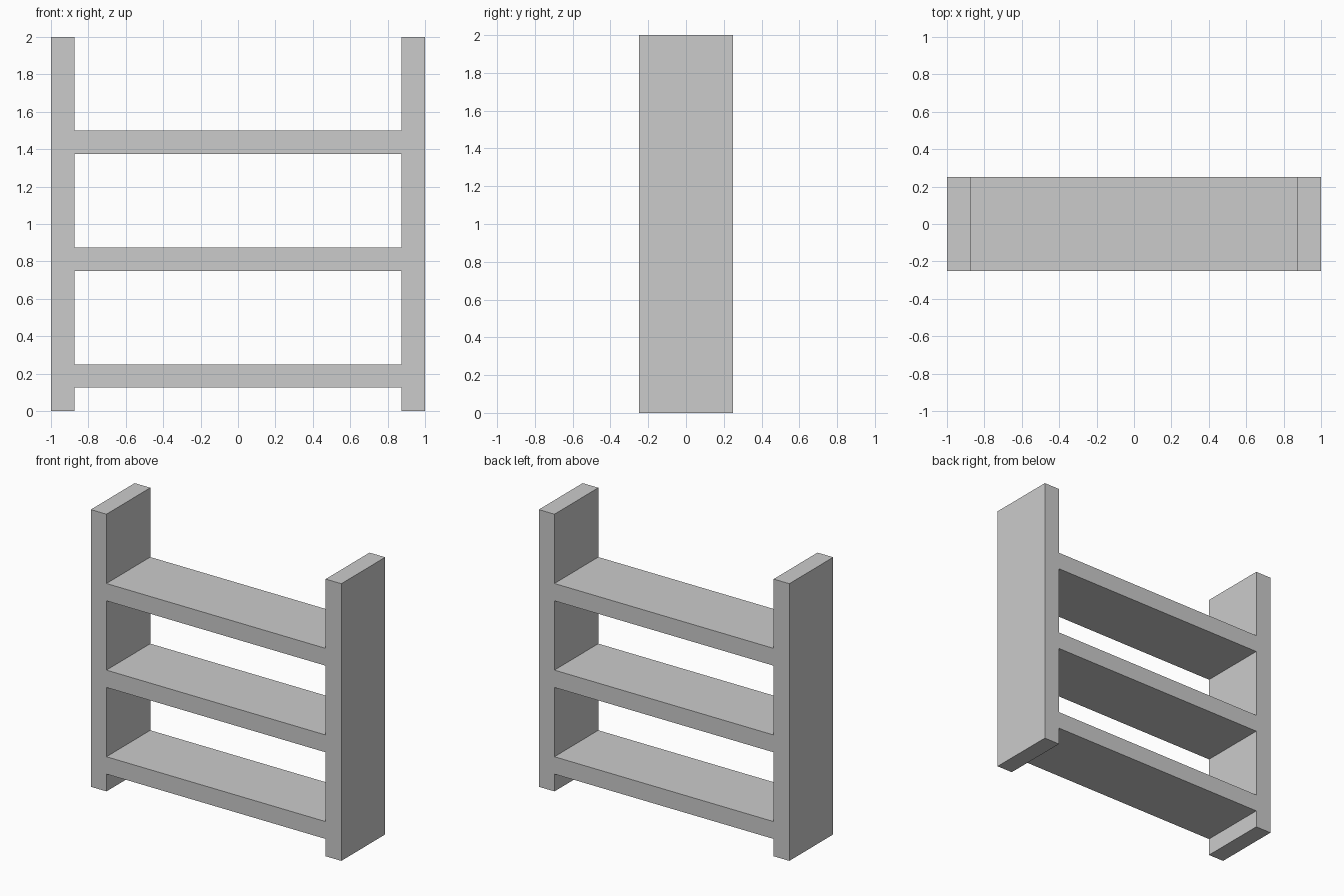
import bpy

if "Cube" in bpy.data.objects:
    bpy.data.objects.remove(bpy.data.objects["Cube"])

T = 0.125      # board thickness
DEPTH = 0.5
HEIGHT = 2.0
WIDTH = 2.0


def board(name, centre, size):
    bpy.ops.mesh.primitive_cube_add(size=1, location=centre)
    obj = bpy.context.object
    obj.name = name
    obj.scale = size
    bpy.ops.object.transform_apply(location=False, rotation=False, scale=True)
    return obj


# Upright side panels
for label, side in (("left", -1), ("right", 1)):
    board(f"{label}_side_panel", (side * (WIDTH - T) / 2, 0, HEIGHT / 2), (T, DEPTH, HEIGHT))

# Shelves fitted between the panels
for label, bottom in (("lower", 0.125), ("middle", 0.75), ("upper", 1.375)):
    board(f"{label}_shelf", (0, 0, bottom + T / 2), (WIDTH - 2 * T, DEPTH, T))
